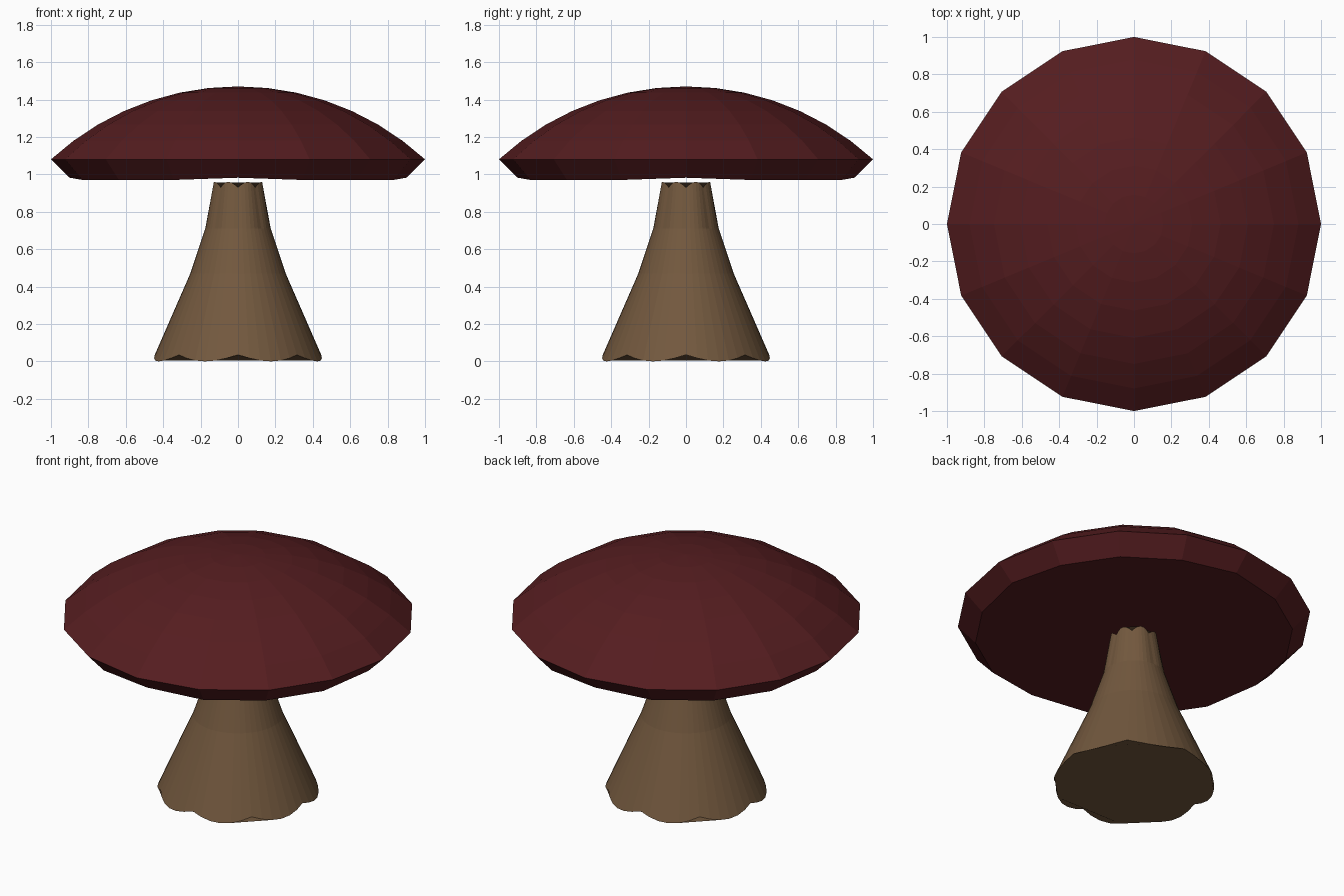
import bpy
from math import sin, cos, tau, pi, asin, sqrt

if "Cube" in bpy.data.objects:
    bpy.data.objects.remove(bpy.data.objects["Cube"])


def colour(name, rgb):
    m = bpy.data.materials.new(name)
    m.diffuse_color = (*rgb, 1)
    m.use_nodes = True
    m.node_tree.nodes["Principled BSDF"].inputs["Base Color"].default_value = m.diffuse_color
    return m


def build(name, rings, mat, tip=None):
    """Skin a list of rings (bottom to top), closing the ends with an n-gon or a tip."""
    n = len(rings[0])
    verts = [v for ring in rings for v in ring]
    faces = [list(range(n))[::-1]]
    for j in range(len(rings) - 1):
        a, b = j * n, (j + 1) * n
        for i in range(n):
            k = (i + 1) % n
            faces.append([a + i, a + k, b + k, b + i])
    last = (len(rings) - 1) * n
    if tip:
        verts.append(tip)
        faces += [[last + i, last + (i + 1) % n, len(verts) - 1] for i in range(n)]
    else:
        faces.append(list(range(last, last + n)))
    me = bpy.data.meshes.new(name)
    me.from_pydata(verts, [], faces)
    me.materials.append(mat)
    ob = bpy.data.objects.new(name, me)
    bpy.context.collection.objects.link(ob)
    return ob


# Cap: 16-sided spherical dome with an inward sloping rim and flat underside
N, TOP, RIM = 16, 1.47, 1.08
H = TOP - RIM
R = (1 + H * H) / (2 * H)
STEPS = 7


def cap_ring(r, z, lift=0):
    return [(r * cos(tau * i / N), r * sin(tau * i / N), z + (lift if i % 4 == 0 else 0))
            for i in range(N)]


rings = [cap_ring(0.9, 0.97, 0.012)]
for s in range(STEPS, 0, -1):
    r = R * sin(asin(1 / R) * s / STEPS)
    rings.append(cap_ring(r, TOP - R + sqrt(R * R - r * r)))
build("cap", rings, colour("cap_red", (0.09, 0.012, 0.014)), (0, 0, TOP))

# Stem: flared column whose two ends are scalloped into eight lobes
S = 48


def stem_ring(r, z, scallop=0, bulge=0):
    pts = []
    for i in range(S):
        a = tau * i / S
        lobe = abs(sin(4 * a))          # 0 at the notches, 1 on the lobes
        rr = r + bulge * lobe
        pts.append((rr * cos(a), rr * sin(a), z + scallop * lobe))
    return pts


build("stem", [stem_ring(0.445, 0.035, -0.035, 0.015),
               stem_ring(0.255, 0.47),
               stem_ring(0.175, 0.71),
               stem_ring(0.13, 0.93, 0.03, 0.005)],
      colour("stem_brown", (0.17, 0.098, 0.048)))
